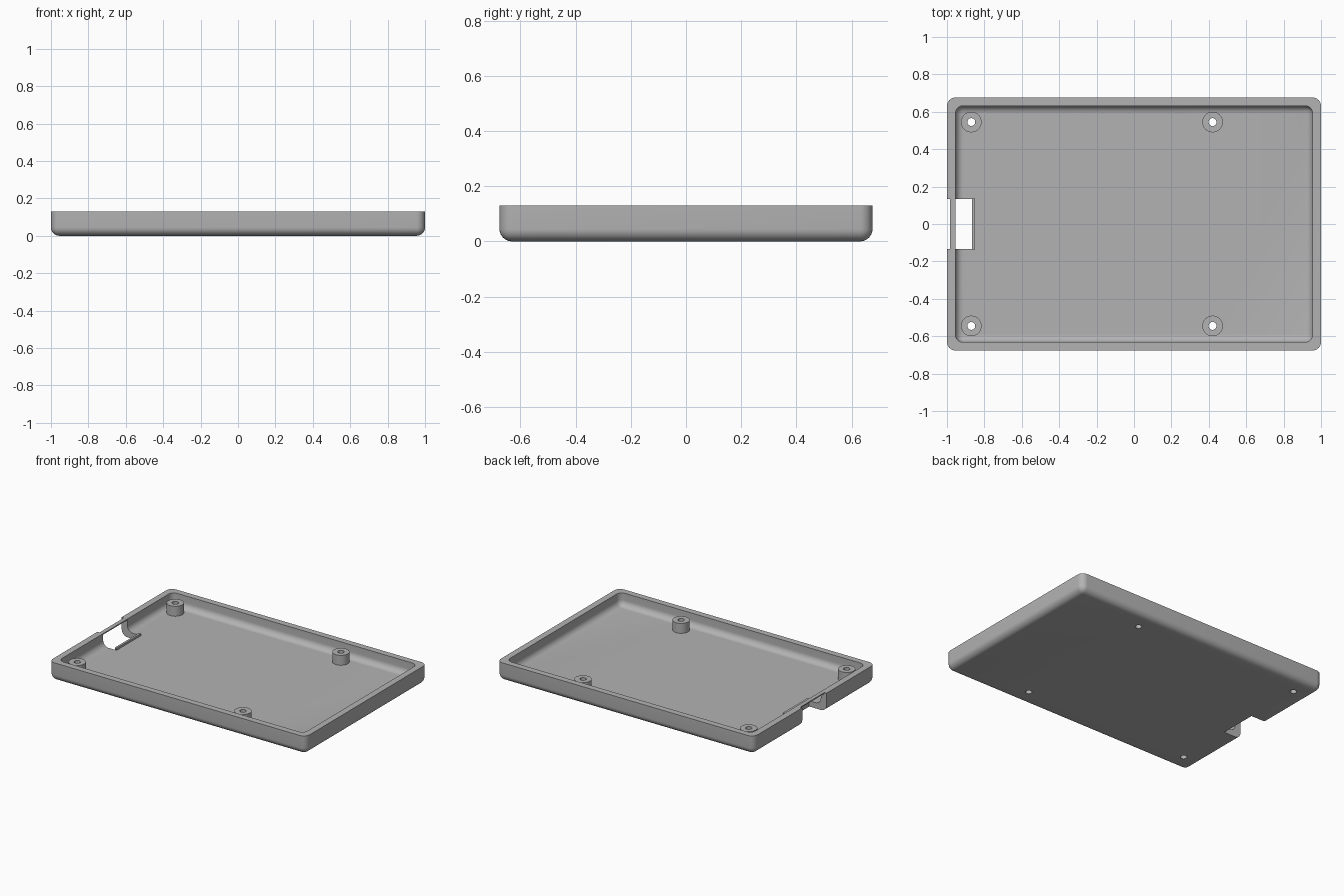
import bpy, bmesh

if "Cube" in bpy.data.objects:
    bpy.data.objects.remove(bpy.data.objects["Cube"], do_unlink=True)

HEIGHT, FLOOR = 0.13, 0.04

grey = bpy.data.materials.new("plain grey")
grey.use_nodes = True
grey.diffuse_color = (0.45, 0.45, 0.45, 1)
grey.node_tree.nodes["Principled BSDF"].inputs["Base Color"].default_value = (0.45, 0.45, 0.45, 1)


def make_object(name, bm):
    mesh = bpy.data.meshes.new(name)
    bm.to_mesh(mesh)
    bm.free()
    mesh.materials.append(grey)
    ob = bpy.data.objects.new(name, mesh)
    bpy.context.collection.objects.link(ob)
    return ob


def block(name, low, high, radius=0):
    """Box between two corners; a radius rounds every edge but the top ones."""
    bm = bmesh.new()
    bmesh.ops.create_cube(bm, size=1)
    for v in bm.verts:
        v.co = [l + (c + 0.5) * (h - l) for c, l, h in zip(v.co, low, high)]
    if radius:
        edges = [e for e in bm.edges if min(v.co.z for v in e.verts) < high[2] - 0.001]
        bmesh.ops.bevel(bm, geom=edges, offset=radius, segments=8,
                        profile=0.5, affect='EDGES', clamp_overlap=True)
    return make_object(name, bm)


def cylinder(name, x, y, low, high, radius):
    bm = bmesh.new()
    bmesh.ops.create_cone(bm, cap_ends=True, segments=40, radius1=radius,
                          radius2=radius, depth=high - low)
    bmesh.ops.translate(bm, verts=bm.verts, vec=(x, y, (low + high) / 2))
    return make_object(name, bm)


def combine(target, tool, operation):
    mod = target.modifiers.new(operation, 'BOOLEAN')
    mod.object, mod.operation, mod.solver = tool, operation, 'EXACT'
    bpy.context.view_layer.objects.active = target
    bpy.ops.object.modifier_apply(modifier=mod.name)
    bpy.data.objects.remove(tool, do_unlink=True)


# Tray shell with rounded outside and hollow inside
tray = block("tray", (-1, -0.676, 0), (1, 0.676, HEIGHT), 0.045)
hollow = block("hollow", (-0.955, -0.632, FLOOR), (0.955, 0.632, 0.3), 0.042)
combine(tray, hollow, 'DIFFERENCE')

# Connector notch through the end wall and floor
notch = block("notch", (-1.1, -0.135, -0.1), (-0.865, 0.135, 0.3))
combine(tray, notch, 'DIFFERENCE')

# Screw posts with holes running through the floor
for x in (-0.87, 0.42):
    for y in (-0.545, 0.545):
        combine(tray, cylinder("screw_post", x, y, FLOOR - 0.02, 0.11, 0.055), 'UNION')
        combine(tray, cylinder("screw_hole", x, y, -0.1, 0.3, 0.021), 'DIFFERENCE')

# Low ridge beside the notch and thin strip bridging the rim
ridge = block("notch_ridge", (-0.865, -0.135, FLOOR - 0.01), (-0.85, 0.135, 0.055))
strip = block("rim_strip", (-0.983, -0.135, HEIGHT - 0.008), (-0.955, 0.135, HEIGHT))

# Smooth fillets with crisp edges
for ob in (tray, ridge, strip):
    ob.data.shade_smooth()
    ob.data.set_sharp_from_angle(angle=0.6)
